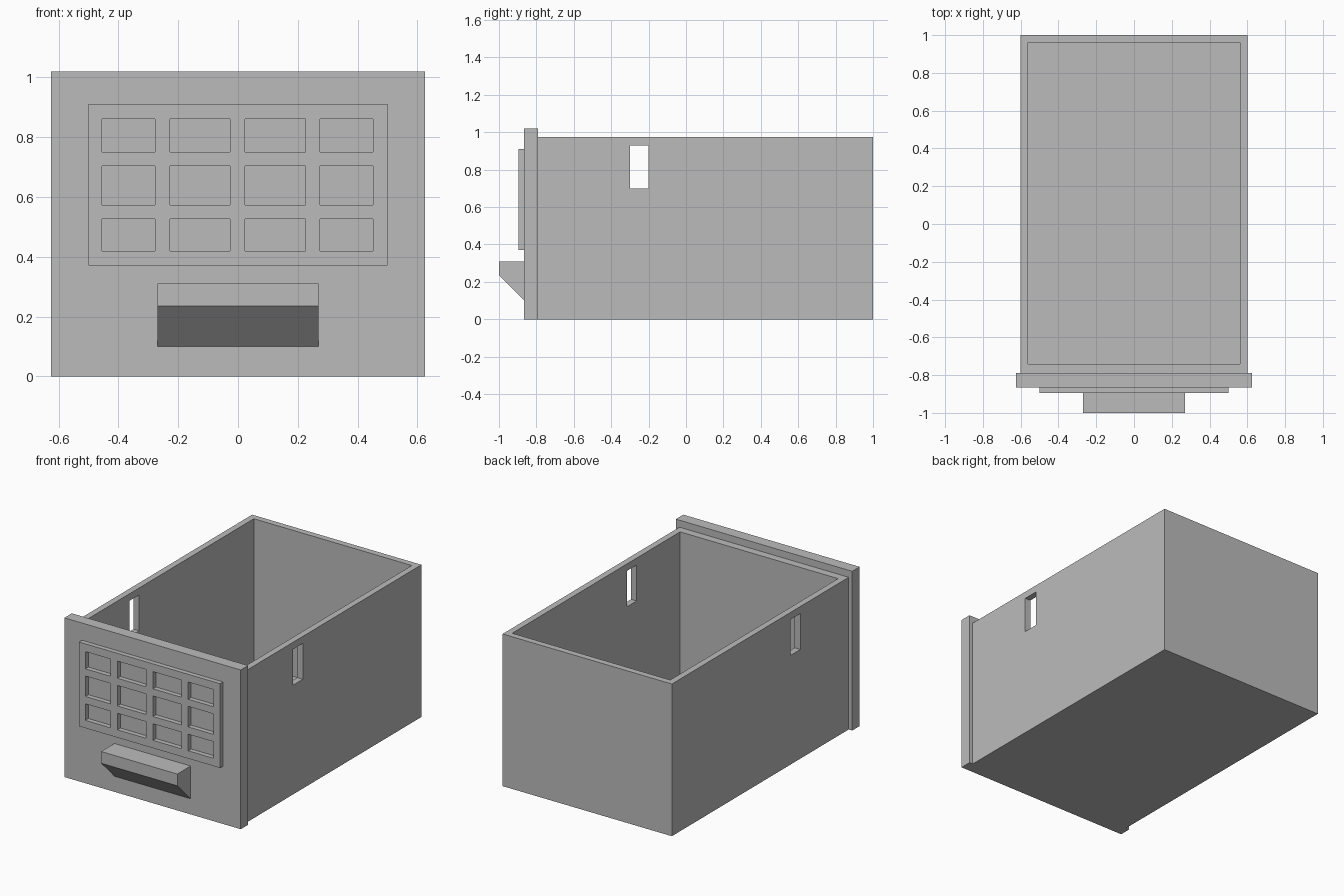
import bpy
import bmesh

cube = bpy.data.objects.get("Cube")
if cube:
    bpy.data.objects.remove(cube, do_unlink=True)

grey = bpy.data.materials.new("plain grey")
grey.use_nodes = True
grey.diffuse_color = (0.5, 0.5, 0.5, 1)
grey.node_tree.nodes["Principled BSDF"].inputs["Base Color"].default_value = (0.5, 0.5, 0.5, 1)


def finish(name, bm):
    bmesh.ops.recalc_face_normals(bm, faces=bm.faces)
    mesh = bpy.data.meshes.new(name)
    bm.to_mesh(mesh)
    bm.free()
    mesh.materials.append(grey)
    obj = bpy.data.objects.new(name, mesh)
    bpy.context.collection.objects.link(obj)
    return obj


def boxes(name, spans):
    """One object made of boxes, each given as (x, y, z) ranges."""
    bm = bmesh.new()
    for span in spans:
        verts = bmesh.ops.create_cube(bm, size=1)["verts"]
        for v in verts:
            v.co = [lo + (c + 0.5) * (hi - lo) for c, (lo, hi) in zip(v.co, span)]
    return finish(name, bm)


def cut(obj, cutter):
    """Subtract the cutter, then remove it."""
    mod = obj.modifiers.new("cut", 'BOOLEAN')
    mod.operation = 'DIFFERENCE'
    mod.solver = 'EXACT'
    mod.object = cutter
    cutter.hide_render = True
    bpy.context.view_layer.objects.active = obj
    bpy.ops.object.modifier_apply(modifier=mod.name)
    bpy.data.objects.remove(cutter, do_unlink=True)


# Open drawer box with a slot through both side walls
box = boxes("drawer_box", [((-0.6, 0.6), (-0.79, 1), (0, 0.975))])
cut(box, boxes("box_cavity", [((-0.56, 0.56), (-0.74, 0.96), (0.04, 1.2))]))
cut(box, boxes("side_slots", [((-0.8, 0.8), (-0.3, -0.2), (0.7, 0.93))]))

# Front panel, a little wider and taller than the box
boxes("front_panel", [((-0.625, 0.625), (-0.865, -0.79), (0, 1.02))])

# Raised label grid with rectangular pockets
columns = [(-0.455, -0.278), (-0.228, -0.026), (0.024, 0.225), (0.274, 0.452)]
rows = [(0.42, 0.526), (0.573, 0.704), (0.75, 0.86)]
plate = boxes("label_grid", [((-0.5, 0.5), (-0.895, -0.865), (0.37, 0.91))])
cut(plate, boxes("pockets", [(c, (-1, -0.8), r) for c in columns for r in rows]))

# Handle: side profile swept across the width
profile = [(-0.865, 0.31), (-1, 0.31), (-1, 0.235), (-0.865, 0.1)]
bm = bmesh.new()
face = bm.faces.new([bm.verts.new((-0.27, y, z)) for y, z in profile])
swept = bmesh.ops.extrude_face_region(bm, geom=[face])["geom"]
bmesh.ops.translate(bm, vec=(0.54, 0, 0),
                    verts=[g for g in swept if isinstance(g, bmesh.types.BMVert)])
finish("handle", bm)
